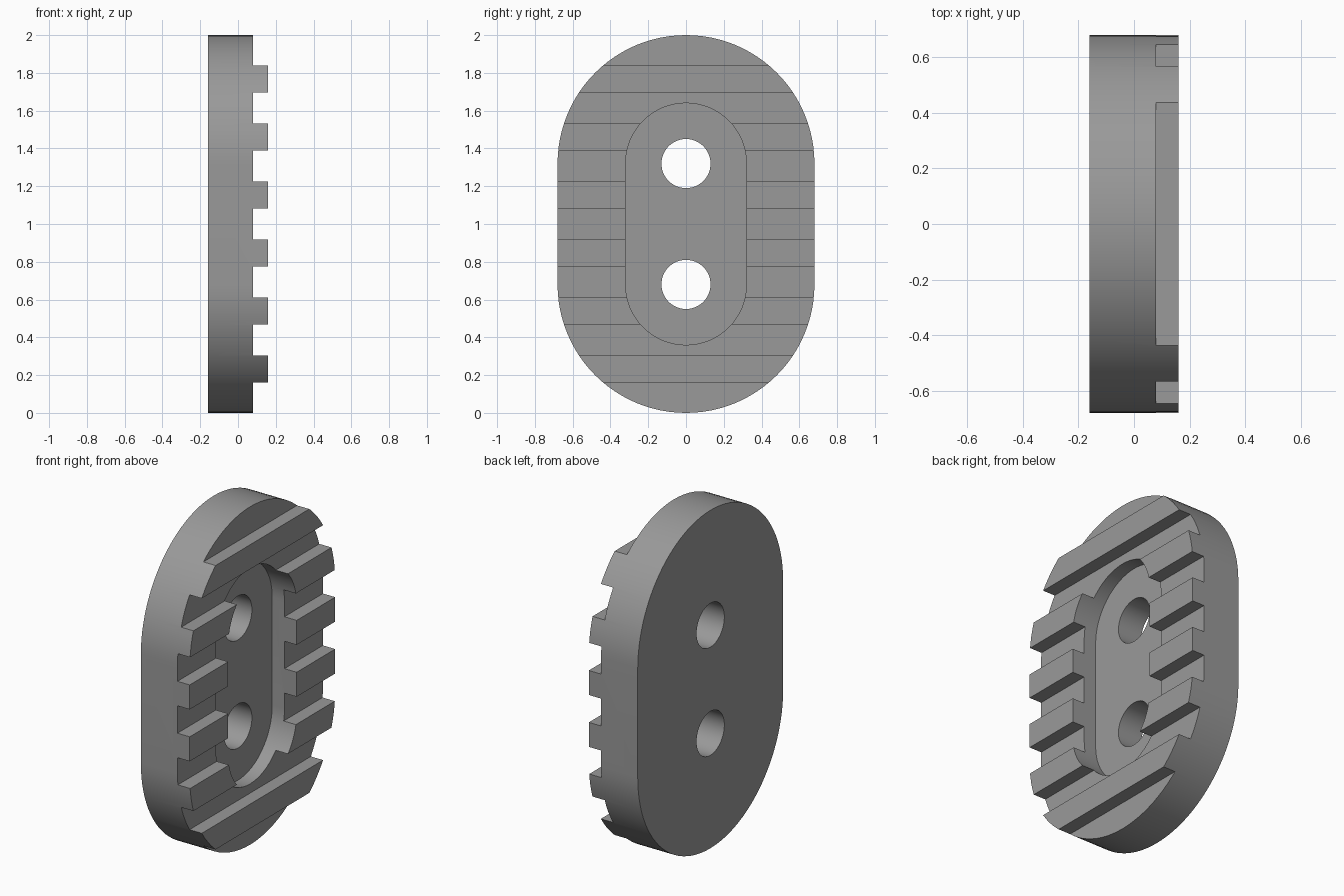
import bpy, bmesh, math

if "Cube" in bpy.data.objects:
    bpy.data.objects.remove(bpy.data.objects["Cube"])

grey = bpy.data.materials.new("mid grey")
grey.diffuse_color = (0.32, 0.32, 0.32, 1)
grey.use_nodes = True
grey.node_tree.nodes["Principled BSDF"].inputs["Base Color"].default_value = grey.diffuse_color

R_OUT, R_POCKET, R_HOLE = 0.68, 0.32, 0.13
Z_LOW, Z_HIGH = 0.68, 1.32          # arc centres, shared by rim, pocket and holes
BACK, POCKET_FLOOR, GROOVE_FLOOR, TOP = -0.16, 0.0, 0.08, 0.16


def stadium(radius, low, high, n):
    """Outline in (y, z): two half circles joined by straight sides."""
    pts = []
    for centre, start in ((high, 0), (low, math.pi)):
        for i in range(n + 1):
            a = start + math.pi * i / n
            pts.append((radius * math.cos(a), centre + radius * math.sin(a)))
    return pts


def circle(radius, z, n):
    return [(radius * math.cos(2 * math.pi * i / n),
             z + radius * math.sin(2 * math.pi * i / n)) for i in range(n)]


def box(z0, z1):
    return [(-1, z0), (1, z0), (1, z1), (-1, z1)]


def extruded(name, outlines, x0, x1):
    """Prisms along x from (y, z) outlines, joined in one object."""
    bm = bmesh.new()
    for outline in outlines:
        face = bm.faces.new([bm.verts.new((x0, y, z)) for y, z in outline])
        ext = bmesh.ops.extrude_face_region(bm, geom=[face])
        moved = [v for v in ext["geom"] if isinstance(v, bmesh.types.BMVert)]
        bmesh.ops.translate(bm, verts=moved, vec=(x1 - x0, 0, 0))
    bmesh.ops.recalc_face_normals(bm, faces=bm.faces)
    mesh = bpy.data.meshes.new(name)
    bm.to_mesh(mesh)
    bm.free()
    mesh.materials.append(grey)
    obj = bpy.data.objects.new(name, mesh)
    bpy.context.collection.objects.link(obj)
    return obj


# Rounded plate
plate = extruded("toothed_plate", [stadium(R_OUT, Z_LOW, Z_HIGH, 48)], BACK, TOP)

# Grooves between six evenly spaced teeth, plus the bare ends
PITCH, TOOTH = 0.307, 0.145
teeth = [1 + PITCH * (i - 2.5) for i in range(6)]
starts = [-0.2] + [t + TOOTH / 2 for t in teeth]
ends = [t - TOOTH / 2 for t in teeth] + [2.2]

cutters = [
    extruded("groove_cutter", [box(a, b) for a, b in zip(starts, ends)],
             GROOVE_FLOOR, 0.4),
    extruded("pocket_cutter", [stadium(R_POCKET, Z_LOW, Z_HIGH, 32)],
             POCKET_FLOOR, 0.5),
    extruded("hole_cutter", [circle(R_HOLE, z, 48) for z in (Z_LOW, Z_HIGH)],
             -0.5, 0.6),
]

bpy.context.view_layer.objects.active = plate
plate.select_set(True)
for cutter in cutters:
    mod = plate.modifiers.new(cutter.name, 'BOOLEAN')
    mod.operation = 'DIFFERENCE'
    mod.solver = 'EXACT'
    mod.object = cutter
    bpy.ops.object.modifier_apply(modifier=mod.name)
    bpy.data.objects.remove(cutter)

# Smooth curved walls, crisp edges
bpy.ops.object.shade_smooth_by_angle(angle=math.radians(30))
